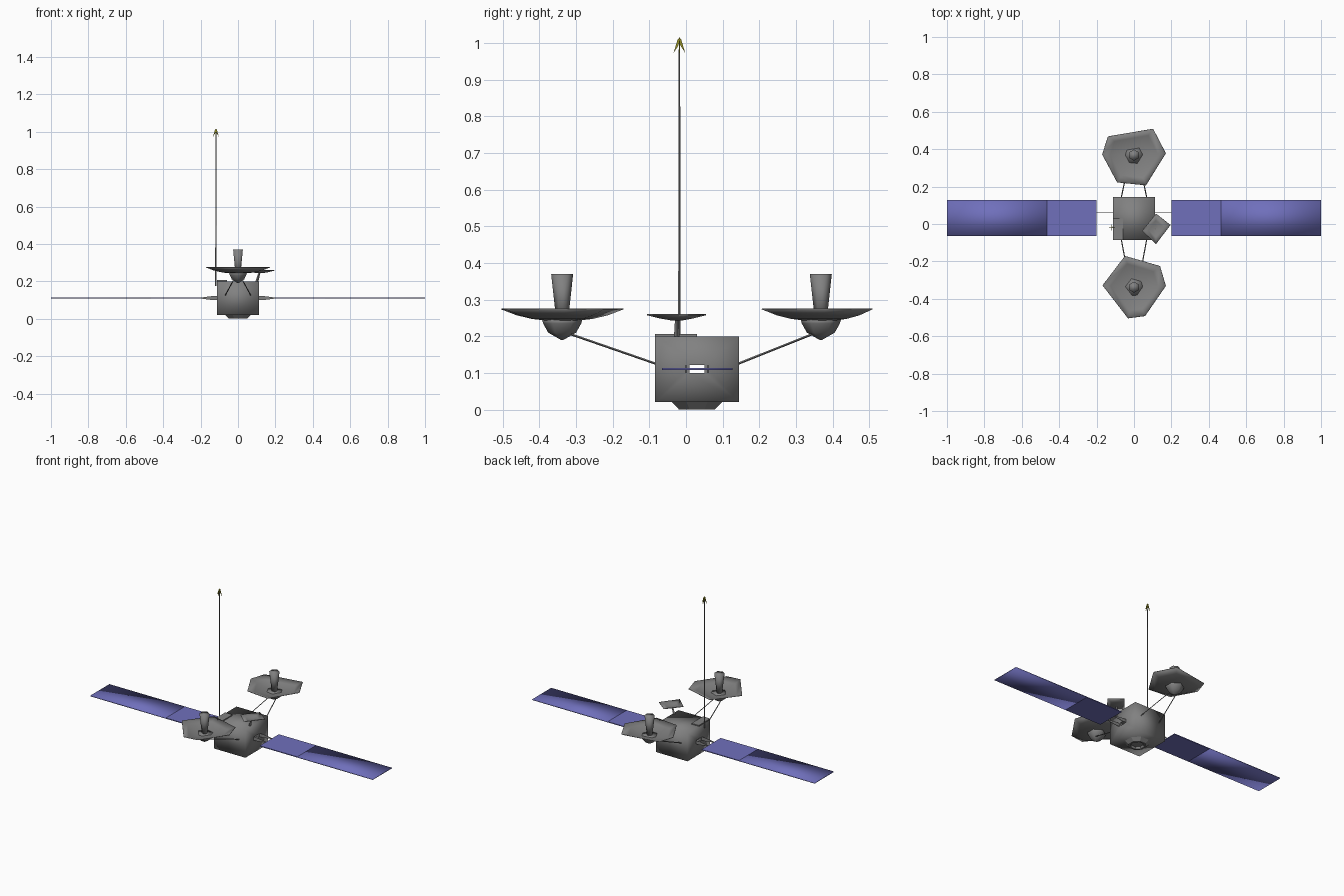
import bpy, bmesh
from math import cos, sin, pi
from mathutils import Vector

cube = bpy.data.objects.get("Cube")
if cube:
    bpy.data.objects.remove(cube, do_unlink=True)


def material(name, r, g, b):
    m = bpy.data.materials.new(name)
    m.use_nodes = True
    m.diffuse_color = (r, g, b, 1)
    bsdf = m.node_tree.nodes["Principled BSDF"]
    bsdf.inputs["Base Color"].default_value = (r, g, b, 1)
    bsdf.inputs["Roughness"].default_value = 0.8
    return m


GREY = material("metal grey", 0.22, 0.22, 0.22)
BLUE = material("solar blue", 0.16, 0.16, 0.50)
OLIVE = material("tip olive", 0.30, 0.28, 0.02)


def loft(name, rings, mat, caps=(True, True), smooth=False, thick=0):
    """Skin a stack of equal-length rings, optionally capped or thickened."""
    bm = bmesh.new()
    rows = [[bm.verts.new(p) for p in ring] for ring in rings]
    n = len(rows[0])
    for a, b in zip(rows, rows[1:]):
        for i in range(n):
            j = (i + 1) % n
            bm.faces.new((a[i], a[j], b[j], b[i]))
    if caps[0]:
        bm.faces.new(rows[0][::-1])
    if caps[1]:
        bm.faces.new(rows[-1])
    bmesh.ops.recalc_face_normals(bm, faces=bm.faces)
    for f in bm.faces:
        f.smooth = smooth
    mesh = bpy.data.meshes.new(name)
    bm.to_mesh(mesh)
    bm.free()
    mesh.materials.append(mat)
    ob = bpy.data.objects.new(name, mesh)
    bpy.context.collection.objects.link(ob)
    if thick:
        mod = ob.modifiers.new("thickness", 'SOLIDIFY')
        mod.thickness = thick
        mod.offset = 0
    return ob


def rect(x0, x1, y0, y1, z):
    return [(x0, y0, z), (x1, y0, z), (x1, y1, z), (x0, y1, z)]


def box(name, x0, x1, y0, y1, z0, z1, mat, smooth=False):
    return loft(name, [rect(x0, x1, y0, y1, z) for z in (z0, z1)], mat, smooth=smooth)


def prism(name, outline, direction, mat):
    """Push a flat outline along a direction."""
    d = Vector(direction)
    return loft(name, [[Vector(p) + d * k for p in outline] for k in (-0.5, 0.5)], mat)


def turned(name, x, y, profile, sides, mat, smooth=False):
    """Turn a list of (radius, height) pairs around a vertical axis."""
    angles = [2 * pi * (i + 0.5) / sides for i in range(sides)]
    rings = [[(x + r * cos(a), y + r * sin(a), z) for a in angles] for r, z in profile]
    return loft(name, rings, mat, smooth=smooth)


def bar(name, p, q, r0, r1, mat, sides=4):
    """Tapered rod between two points."""
    p, q = Vector(p), Vector(q)
    turn = (q - p).to_track_quat('Z', 'Y')
    rings = [[c + turn @ Vector((r * cos(2 * pi * i / sides), r * sin(2 * pi * i / sides), 0))
              for i in range(sides)] for c, r in ((p, r0), (q, r1))]
    return loft(name, rings, mat)


# Body with a slot running through it from side to side
MID = 0.03
body = box("body", -0.112, 0.112, MID - 0.115, MID + 0.115, 0.02, 0.20, GREY, smooth=True)
cutter = box("slot_cutter", -0.2, 0.2, MID - 0.02, MID + 0.02, 0.10, 0.121, GREY)
cutter.hide_render = True
cutter.hide_viewport = True
cut = body.modifiers.new("slot", 'BOOLEAN')
cut.operation = 'DIFFERENCE'
cut.object = cutter

# Top plate and bottom nozzle
box("top_plate", -0.112, -0.06, -0.085, 0.03, 0.199, 0.206, GREY)
turned("bottom_nozzle", 0, MID,
       [(0.075, 0.021), (0.053, 0.0), (0.042, 0.0), (0.036, 0.012)], 8, GREY)

# Solar wings, each held by two thin upright fins
for side, s in (("left", 1), ("right", -1)):
    box(side + "_inner_panel", s * 0.20, s * 0.465, -0.065, 0.127, 0.108, 0.113, BLUE)
    box(side + "_outer_panel", s * 0.465, s * 1.0, -0.065, 0.127, 0.108, 0.113, BLUE, smooth=True)
    for end, e in (("front", -1), ("back", 1)):
        y = MID + e * 0.03
        prism(f"{side}_{end}_hinge_fin",
              [(s * 0.11, y, 0.10), (s * 0.14, y, 0.10), (s * 0.205, y, 0.109),
               (s * 0.205, y, 0.112), (s * 0.14, y, 0.121), (s * 0.11, y, 0.121)],
              (0, 0.002, 0), GREY)

# Large dishes: irregular rims, offsets from each dish centre
RIMS = {
    "front": (-1, -0.338, [(-0.168, 0.01), (-0.048, 0.167), (0.139, 0.113),
                           (0.17, 0.007), (0.059, -0.154), (-0.032, -0.166)]),
    "back": (1, 0.368, [(-0.139, 0.1), (0.102, 0.141), (0.17, 0.01),
                        (0.064, -0.161), (-0.09, -0.145), (-0.17, 0.004)]),
}
for end, (e, cy, rim) in RIMS.items():
    rings = [[(x * k, cy + y * k, z) for x, y in rim]
             for k, z in ((1, 0.275), (0.75, 0.259), (0.5, 0.249), (0.25, 0.244))]
    loft(end + "_dish", rings, GREY, caps=(False, True), smooth=True, thick=0.003)
    turned(end + "_dish_base", 0, cy,
           [(0.055, 0.246), (0.052, 0.235), (0.038, 0.21), (0.003, 0.19)], 6, GREY, smooth=True)
    turned(end + "_feed", 0, cy, [(0.016, 0.243), (0.03, 0.37)], 6, GREY, smooth=True)
    # Paired support arms
    for side, s in (("left", 1), ("right", -1)):
        bar(f"{end}_{side}_arm", (s * 0.068, MID + e * 0.112, 0.125),
            (s * 0.025, cy - e * 0.025, 0.205), 0.003, 0.003, GREY)

# Small side dish on its stem
small = [(0.118, 0.055), (0.195, -0.005), (0.118, -0.107), (0.043, -0.037)]
cx, cy = 0.115, -0.025
loft("small_dish", [[(cx + (x - cx) * k, cy + (y - cy) * k, z) for x, y in small]
                    for k, z in ((1, 0.259), (0.55, 0.25), (0.2, 0.245))],
     GREY, caps=(False, True), smooth=True, thick=0.003)
bar("small_dish_stem", (0.1, cy, 0.195), (cx, cy, 0.247), 0.008, 0.005, GREY)

# Mast, stepping thinner towards the top
mx, my = -0.118, -0.018
bar("mast_lower", (mx, my, 0.175), (mx, my, 0.74), 0.004, 0.003, GREY, 6)
bar("mast_upper", (mx, my, 0.74), (mx, my, 1.0), 0.003, 0.002, GREY, 6)

# Swept-back fins at the mast tip
for i in range(4):
    c, s = cos(i * pi / 2), sin(i * pi / 2)
    prism(f"mast_tip_fin_{i + 1}",
          [(mx + r * c, my + r * s, z)
           for r, z in ((0, 1.015), (0.005, 1.01), (0.016, 0.973), (0.002, 0.995))],
          (-s * 0.003, c * 0.003, 0), OLIVE)
